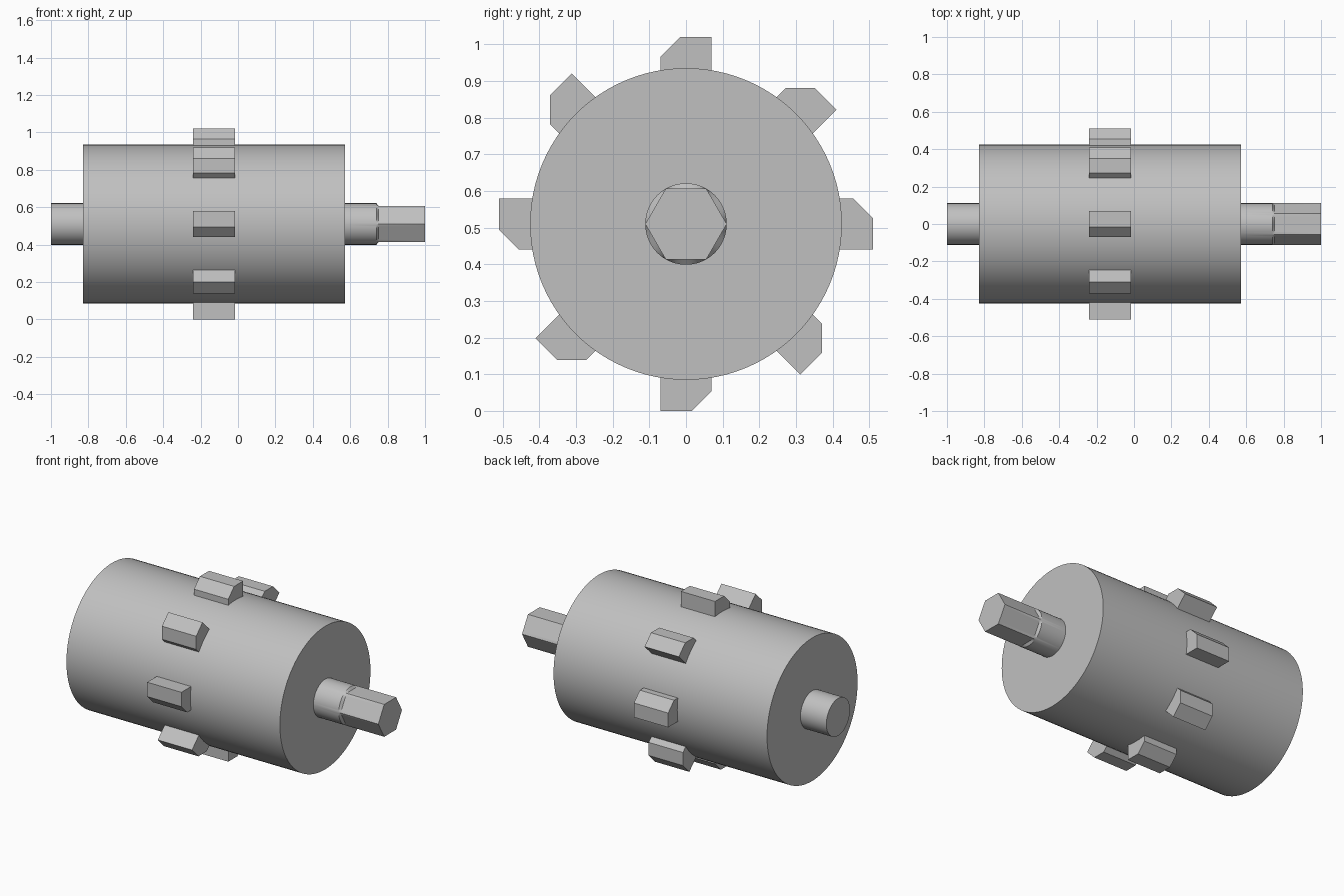
import bpy, bmesh
from math import sin, cos, pi, radians

if "Cube" in bpy.data.objects:
    bpy.data.objects.remove(bpy.data.objects["Cube"])

AXIS_Z = 0.51
SIDES = 96

metal = bpy.data.materials.new("grey metal")
metal.use_nodes = True
metal.diffuse_color = (0.53, 0.53, 0.53, 1)
metal.node_tree.nodes["Principled BSDF"].inputs["Base Color"].default_value = (0.53, 0.53, 0.53, 1)


def loft(name, sections):
    """Skin closed rings of (y, z) points placed along x, with capped ends."""
    bm = bmesh.new()
    rings = [[bm.verts.new((x, y, z)) for y, z in ring] for x, ring in sections]
    n = len(rings[0])
    for a, b in zip(rings, rings[1:]):
        for i in range(n):
            j = (i + 1) % n
            bm.faces.new((a[i], a[j], b[j], b[i]))
    bm.faces.new(rings[0])
    bm.faces.new(rings[-1])
    bmesh.ops.recalc_face_normals(bm, faces=bm.faces[:])
    mesh = bpy.data.meshes.new(name)
    bm.to_mesh(mesh)
    bm.free()
    mesh.materials.append(metal)
    obj = bpy.data.objects.new(name, mesh)
    obj.location.z = AXIS_Z
    bpy.context.collection.objects.link(obj)
    return obj


def circle(r):
    return [(r * cos(2 * pi * i / SIDES), r * sin(2 * pi * i / SIDES)) for i in range(SIDES)]


def hexagon(r):
    """Hexagon with corners on +y and -y, sampled at the circle's angles."""
    points = []
    for i in range(SIDES):
        a = 2 * pi * i / SIDES
        d = r * cos(pi / 6) / cos(a % (pi / 3) - pi / 6)
        points.append((d * cos(a), d * sin(a)))
    return points


def smooth(obj):
    bpy.ops.object.select_all(action="DESELECT")
    obj.select_set(True)
    bpy.context.view_layer.objects.active = obj
    bpy.ops.object.shade_smooth_by_angle(angle=radians(25))


# Drum
smooth(loft("drum", [(-0.83, circle(0.425)), (0.573, circle(0.425))]))

# Plain shaft stub on one end
smooth(loft("plain_shaft", [(-1, circle(0.111)), (-0.8, circle(0.111))]))

# Drive shaft with a sloped shoulder into a hexagonal end
smooth(loft("hex_drive_shaft", [(0.55, circle(0.111)), (0.74, circle(0.111)),
                                (0.752, hexagon(0.111)), (1, hexagon(0.111))]))

# Ring of teeth, each with one bevelled corner
profile = [(-0.07, 0.39), (0.07, 0.39), (0.07, 0.51), (-0.015, 0.51), (-0.07, 0.455)]
for k in range(8):
    tooth = loft(f"tooth_{k + 1}", [(-0.24, profile), (-0.015, profile)])
    tooth.rotation_euler.x = k * pi / 4
